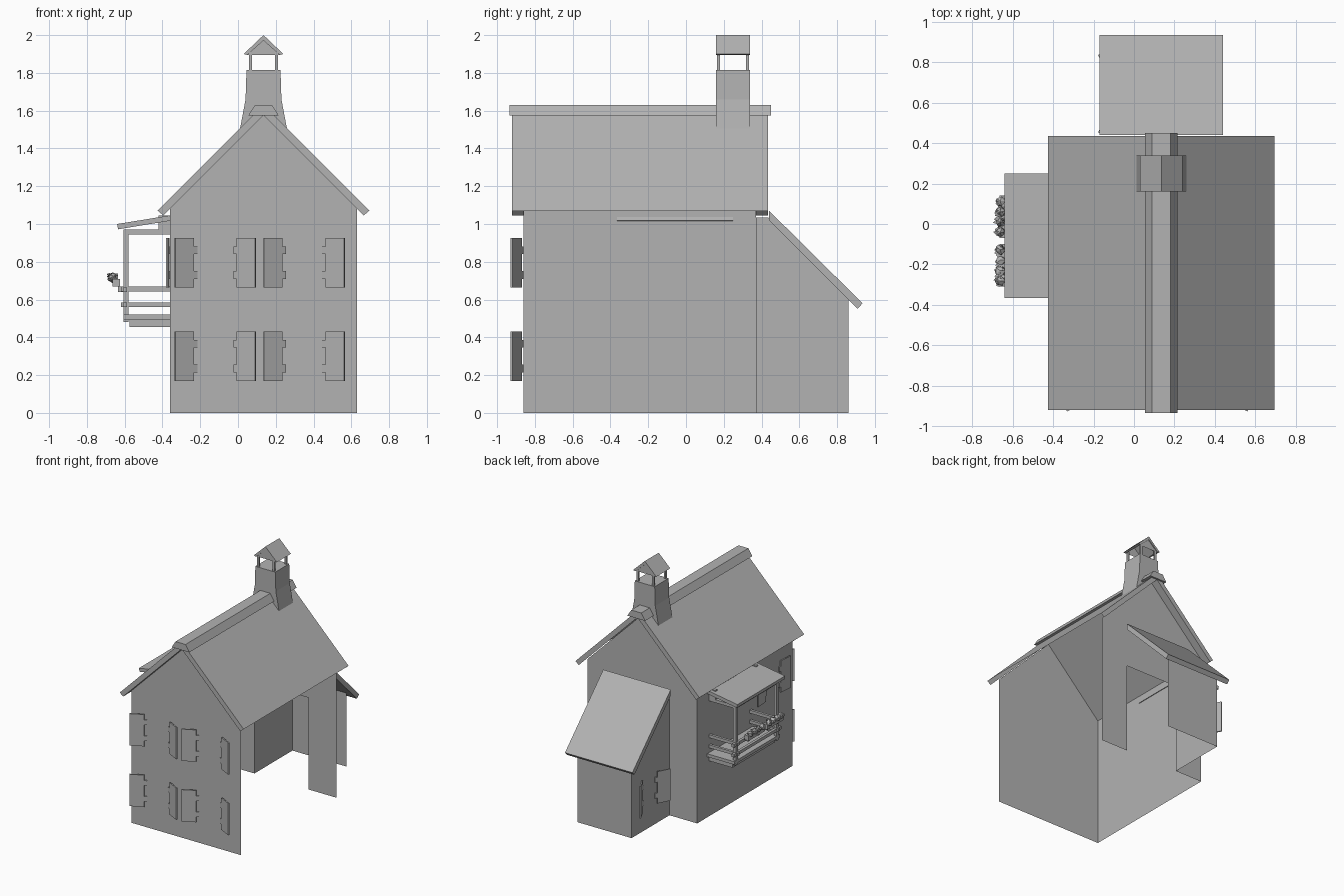
import bpy, bmesh, math, random
from mathutils import Vector

if "Cube" in bpy.data.objects:
    bpy.data.objects.remove(bpy.data.objects["Cube"])

random.seed(4)
CX = 0.135  # x of the ridge
GREY = bpy.data.materials.new("dark_grey")
GREY.diffuse_color = (.45, .45, .45, 1)
GREY.use_nodes = True
GREY.node_tree.nodes["Principled BSDF"].inputs["Base Color"].default_value = GREY.diffuse_color


def finish(name, bm, normals=True):
    if normals:
        bmesh.ops.recalc_face_normals(bm, faces=bm.faces)
    me = bpy.data.meshes.new(name)
    bm.to_mesh(me)
    bm.free()
    me.materials.append(GREY)
    ob = bpy.data.objects.new(name, me)
    bpy.context.collection.objects.link(ob)
    return ob


def box(name, x0, x1, y0, y1, z0, z1):
    bm = bmesh.new()
    bmesh.ops.create_cube(bm, size=1)
    for v in bm.verts:
        v.co = (x0 + (v.co.x + .5) * (x1 - x0), y0 + (v.co.y + .5) * (y1 - y0),
                z0 + (v.co.z + .5) * (z1 - z0))
    return finish(name, bm)


def sheet(name, pts):
    bm = bmesh.new()
    bm.faces.new([bm.verts.new(p) for p in pts])
    return finish(name, bm, False)


def prism(name, pts, depth, skip=()):
    """Extrude a planar outline by a vector; sides listed in skip stay open."""
    bm = bmesh.new()
    d = Vector(depth)
    a = [bm.verts.new(p) for p in pts]
    b = [bm.verts.new(Vector(p) + d) for p in pts]
    bm.faces.new(a[::-1])
    bm.faces.new(b)
    n = len(a)
    for i in range(n):
        if i not in skip:
            j = (i + 1) % n
            bm.faces.new((a[i], a[j], b[j], b[i]))
    return finish(name, bm)


def shutter(name, hinge, along, out, angle, z0):
    """Shutter with two hinge tabs, swung off the wall by the angle."""
    t, n = Vector(along), Vector(out)
    u = t * math.cos(angle) + n * math.sin(angle)
    w = n * math.cos(angle) - t * math.sin(angle)
    outline = [(.02, 0), (.13, 0), (.13, .26), (.02, .26), (.02, .215), (0, .215),
               (0, .175), (.02, .175), (.02, .085), (0, .085), (0, .045), (.02, .045)]
    base = Vector(hinge)
    pts = [base + u * a + Vector((0, 0, z0 + b)) for a, b in outline]
    prism(name, pts, w * .01)


def shutter_pair(name, mid, along, out, half, z0, angle):
    t = Vector(along)
    for s, side in ((-1, "a"), (1, "b")):
        shutter(f"{name}_{side}", Vector(mid) + t * s * half, t * s, out, angle, z0)


# House walls: front, left and back with the annex opening; right side is open
gable = [(.63, 1.08), (CX, 1.575), (-.36, 1.08)]
sheet("front_wall", [(x, -.86, z) for x, z in [(-.36, 0), (.63, 0)] + gable])
sheet("left_wall", [(-.36, .37, 0), (-.36, -.86, 0), (-.36, -.86, 1.08), (-.36, .37, 1.08)])
back = [(.63, 0), (.38, 0), (.38, .75), (-.11, .75), (-.11, 0), (-.36, 0)]
sheet("back_wall", [(x, .37, z) for x, z in back + gable[::-1]])

# Main roof slopes (right one open underneath) and ridge cap
for s, name in ((1, "right_roof"), (-1, "left_roof")):
    p = [(0, 1.63), (.56, 1.07), (.53, 1.045), (0, 1.575)]
    prism(name, [(CX + s * x, -.92, z) for x, z in p], (0, 1.355, 0), (1, 2) if s > 0 else ())
prism("ridge_cap", [(CX + x, -.935, z) for x, z in
                    [(-.08, 1.575), (-.045, 1.63), (.045, 1.63), (.08, 1.575)]],
      (0, 1.385, 0))

# Rear annex
sheet("annex_left_wall", [(-.11, y, z) for y, z in
                          [(.37, 0), (.37, 1.035), (.435, 1.035), (.86, .61), (.86, 0)]])
sheet("annex_back_wall", [(.38, .86, 0), (-.11, .86, 0), (-.11, .86, .61), (.38, .86, .61)])
prism("annex_roof", [(-.17, y, z) for y, z in
                     [(.44, 1.07), (.935, .58), (.908, .552), (.44, 1.02)]], (.61, 0, 0))

# Chimney stack, corner posts and gabled hood
stack = [(.125, 1.5), (.095, 1.66), (.09, 1.815)]
prism("chimney_stack", [(CX + x, .16, z) for x, z in stack] +
      [(CX - x, .16, z) for x, z in stack[::-1]], (0, .18, 0))
for sx in (-1, 1):
    for y in (.165, .318):
        x = CX + sx * .07
        box("chimney_post", x - .008, x + .008, y, y + .016, 1.81, 1.91)
    prism("chimney_hood_slope", [(CX + sx * x, .16, z) for x, z in
                                 [(0, 2.0), (.105, 1.9), (.085, 1.895), (0, 1.972)]], (0, .18, 0))
for y in (.168, .332):
    sheet("hood_gable", [(CX - .085, y, 1.895), (CX + .085, y, 1.895), (CX, y, 1.975)])

# Shutters on the front, the left wall and the annex
ANG = math.radians(27)
for z in (.17, .665):
    for x in (-.12, .35):
        shutter_pair("front_shutter", (x, -.86, 0), (1, 0, 0), (0, -1, 0), .1, z, ANG)
shutter_pair("annex_shutter", (-.11, .645, 0), (0, 1, 0), (-1, 0, 0), .08, .17, ANG)
shutter_pair("side_shutter", (-.36, -.6, 0), (0, 1, 0), (-1, 0, 0), .08, .665, math.radians(5))

# Balcony floor, posts and rails
Y0, Y1 = -.33, .22
box("balcony_base", -.575, -.36, Y0, Y1, .455, .495)
box("balcony_floor", -.605, -.36, Y0 - .02, Y1 + .02, .495, .52)
for y in (Y0, Y1 - .025):
    box("balcony_post", -.605, -.58, y, y + .025, .48, .97)
    box("balcony_top_beam", -.605, -.36, y, y + .025, .945, .97)
    box("balcony_wall_bracket", -.42, -.36, y, y + .025, .955, 1.045)
    for z in (.56, .643):
        box("balcony_side_rail", -.62, -.36, y + .002, y + .023, z, z + .025)
for z in (.56, .64):
    box("balcony_front_rail", -.61, -.588, Y0 - .03, Y1 + .03, z, z + .025)
box("balcony_front_beam", -.605, -.58, Y0, Y1, .945, .97)
prism("balcony_roof", [(x, -.365, z) for x, z in
                       [(-.64, 1.0), (-.362, 1.045), (-.355, 1.018), (-.635, .972)]], (0, .615, 0))

# Flower boxes with brackets and leafy plants
for y0 in (-.31, -.07):
    box("flower_box", -.665, -.625, y0, y0 + .21, .668, .708)
    for y in (y0 + .03, y0 + .16):
        box("flower_box_bracket", -.635, -.605, y, y + .012, .64, .668)
    bm = bmesh.new()
    for i in range(36):
        root = Vector((-.648, y0 + .01 + .19 * random.random(), .71))
        d = Vector((random.uniform(-.05, .01), random.uniform(-.02, .02),
                    random.uniform(-.01, .03)))
        side = d.cross(Vector((0, 0, 1))).normalized() * .012
        mid = root + d * .6 + Vector((0, 0, .012))
        bm.faces.new([bm.verts.new(p) for p in (root, mid + side, root + d, mid - side)])
    for i in range(4):
        r = bmesh.ops.create_icosphere(bm, subdivisions=1, radius=.027)
        for v in r["verts"]:
            v.co = v.co * random.uniform(.75, 1.15) + Vector((-.662, y0 + .027 + i * .052, .715))
    finish("flower_plants", bm, False)
